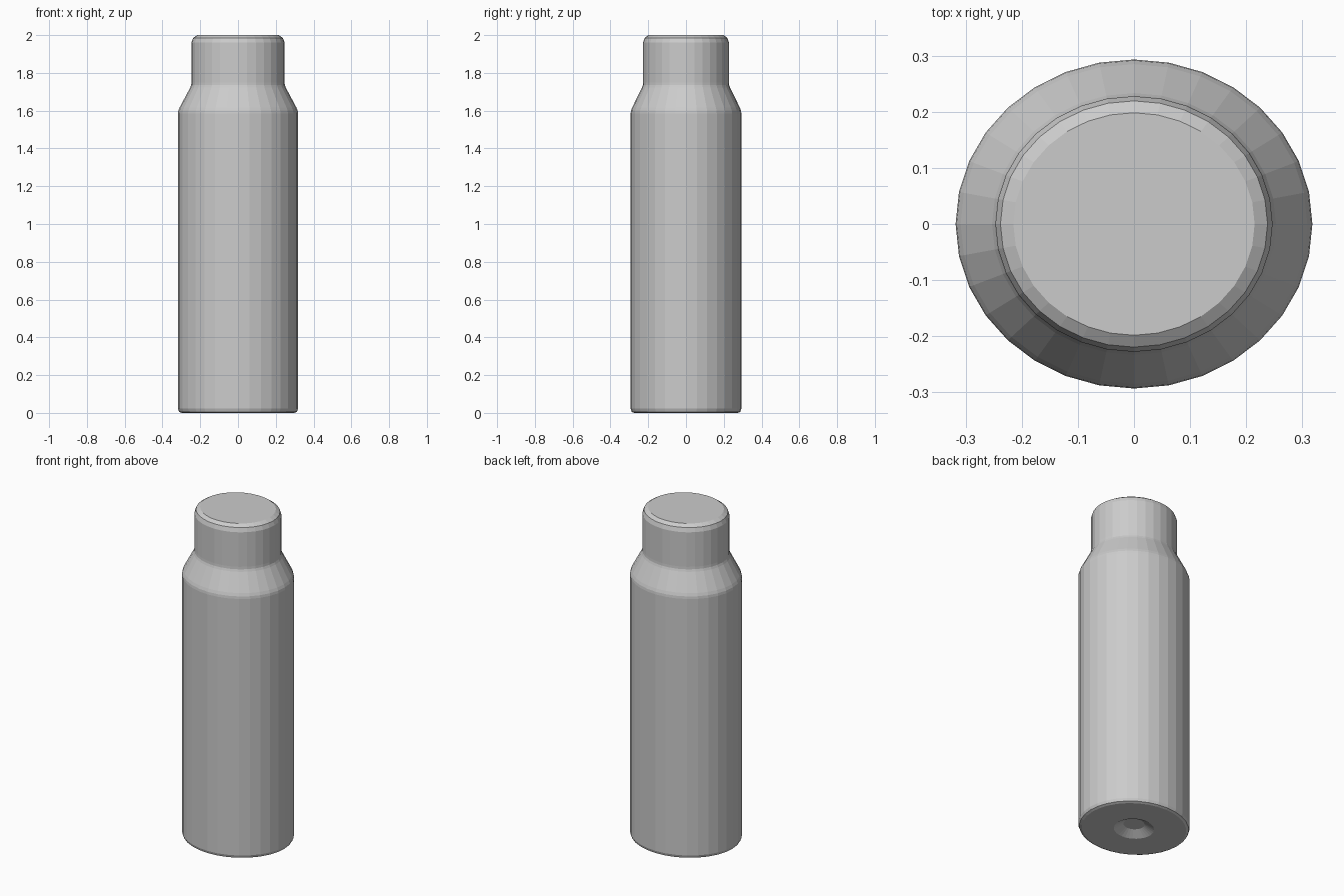
import bpy, bmesh
from math import sin, cos, pi, radians

cube = bpy.data.objects.get("Cube")
if cube:
    bpy.data.objects.remove(cube, do_unlink=True)

SIDES = 32
DEPTH_RATIO = 0.922  # slightly oval section

# Half outline from the base dimple up to the lid: radius, height
PROFILE = [
    (0.06, 0.03), (0.115, 0.0), (0.298, 0.0), (0.312, 0.006), (0.318, 0.022),
    (0.318, 1.585), (0.316, 1.6), (0.309, 1.617),
    (0.253, 1.722), (0.248, 1.735), (0.247, 1.75),
    (0.247, 1.96), (0.238, 1.985), (0.215, 2.0),
]


def lathe(name, profile, material):
    bm = bmesh.new()
    rings = [[bm.verts.new((r * cos(2 * pi * i / SIDES),
                            r * DEPTH_RATIO * sin(2 * pi * i / SIDES), z))
              for i in range(SIDES)] for r, z in profile]
    for low, high in zip(rings, rings[1:]):
        for i in range(SIDES):
            j = (i + 1) % SIDES
            bm.faces.new((low[i], low[j], high[j], high[i]))
    # Flat caps inside the dimple and on the top
    bm.faces.new(rings[0][::-1])
    bm.faces.new(rings[-1])
    bmesh.ops.recalc_face_normals(bm, faces=bm.faces)
    mesh = bpy.data.meshes.new(name)
    bm.to_mesh(mesh)
    bm.free()
    mesh.materials.append(material)
    obj = bpy.data.objects.new(name, mesh)
    bpy.context.collection.objects.link(obj)
    return obj


# Plain grey finish
grey = bpy.data.materials.new("plain_grey")
grey.use_nodes = True
colour = (0.6, 0.6, 0.6, 1)
grey.diffuse_color = colour
grey.node_tree.nodes["Principled BSDF"].inputs["Base Color"].default_value = colour

# Bottle body with shoulder, neck and base dimple, flat shaded
lathe("bottle", PROFILE, grey)
